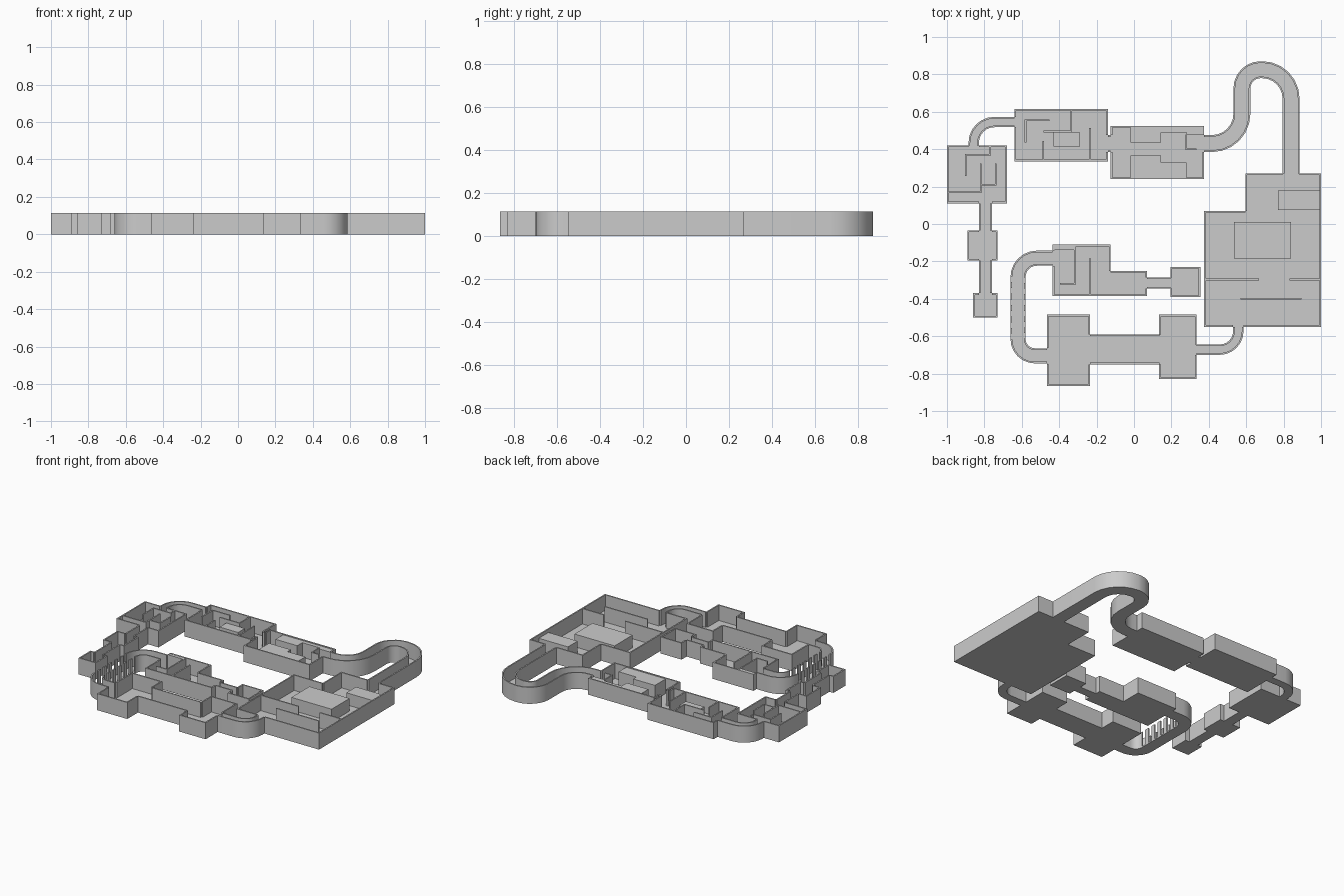
import bpy, bmesh, math
from mathutils import Vector as V

if "Cube" in bpy.data.objects:
    bpy.data.objects.remove(bpy.data.objects["Cube"])

H, T, FL = 0.113, 0.009, 0.008   # wall height, wall thickness, floor thickness


def finish(bm, name, smooth=False):
    bmesh.ops.recalc_face_normals(bm, faces=bm.faces[:])
    me = bpy.data.meshes.new(name)
    bm.to_mesh(me)
    bm.free()
    ob = bpy.data.objects.new(name, me)
    bpy.context.collection.objects.link(ob)
    if smooth:
        bpy.ops.object.select_all(action='DESELECT')
        ob.select_set(True)
        bpy.context.view_layer.objects.active = ob
        bpy.ops.object.shade_smooth_by_angle(angle=math.radians(30))
    return ob


def strip(bm, a, b, z0, z1):
    """Solid ribbon between two matching point chains."""
    rows = [[bm.verts.new((p.x, p.y, z)) for p, z in ((i, z0), (j, z0), (j, z1), (i, z1))]
            for i, j in zip(a, b)]
    for r, s in zip(rows, rows[1:]):
        for k in range(4):
            bm.faces.new((r[k], r[k - 1], s[k - 1], s[k]))
    bm.faces.new(rows[0])
    bm.faces.new(rows[-1])


def add_box(bm, x0, x1, y0, y1, z0, z1):
    strip(bm, [V((x0, y0)), V((x0, y1))], [V((x1, y0)), V((x1, y1))], z0, z1)


def room(name, pts, doors=()):
    """Open-topped room: counter-clockwise outline, doors as (x, y, width)."""
    bm = bmesh.new()
    pts = [V(p) for p in pts]
    low = [bm.verts.new((p.x, p.y, 0)) for p in pts]
    top = [bm.verts.new((p.x, p.y, FL)) for p in pts]
    bm.faces.new(low[::-1])
    bm.faces.new(top)
    for i in range(len(pts)):
        bm.faces.new((low[i - 1], low[i], top[i], top[i - 1]))
    for a, b in zip(pts, pts[1:] + pts[:1]):
        length = (b - a).length
        d = (b - a) / length
        n = V((-d.y, d.x))
        cuts = [0]
        for x, y, w in sorted(doors, key=lambda q: (V(q[:2]) - a).dot(d)):
            r = V((x, y)) - a
            if abs(r.dot(n)) < 1e-3 and 0 < r.dot(d) < length:
                cuts += [r.dot(d) - w / 2, r.dot(d) + w / 2]
        cuts.append(length)
        for s, e in zip(cuts[::2], cuts[1::2]):
            if e - s > 1e-3:
                p, q = a + d * s, a + d * e
                strip(bm, [p, q], [p + n * T, q + n * T], FL, H)
    return finish(bm, name)


def rect(x0, x1, y0, y1):
    return [(x0, y0), (x1, y0), (x1, y1), (x0, y1)]


def fillet(path, n=6):
    """Round the corners given as (x, y, radius); right angles only."""
    out = [V(path[0])]
    for i in range(1, len(path) - 1):
        c, r = V(path[i][:2]), path[i][2]
        u = (V(path[i - 1][:2]) - c).normalized()
        v = (V(path[i + 1][:2]) - c).normalized()
        for k in range(n + 1):
            t = math.pi / 2 * k / n
            out.append(c + (u * (1 - math.sin(t)) + v * (1 - math.cos(t))) * r)
    out.append(V(path[-1]))
    return out


def offset(pts, dist):
    out = []
    for i, p in enumerate(pts):
        u = (p - pts[max(i - 1, 0)]).normalized()
        v = (pts[min(i + 1, len(pts) - 1)] - p).normalized()
        t = (u + v).normalized()
        ref = v if v.length else u
        out.append(p + V((-t.y, t.x)) * dist / max(t.dot(ref), 0.5))
    return out


def corridor(name, path, width, pillars=0):
    """Floor ribbon with a wall each side; the longest stretch may become pillars."""
    bm = bmesh.new()
    pts = fillet(path)
    strip(bm, offset(pts, width / 2), offset(pts, -width / 2), 0, FL)
    k = max(range(len(pts) - 1), key=lambda i: (pts[i + 1] - pts[i]).length)
    for side in (1, -1):
        o, i = offset(pts, side * width / 2), offset(pts, side * (width / 2 - T))
        if not pillars:
            strip(bm, o, i, FL, H)
            continue
        strip(bm, o[:k + 1], i[:k + 1], FL, H)
        strip(bm, o[k + 1:], i[k + 1:], FL, H)
        for j in range(pillars):
            f = [(j + s) / (pillars + 0.5) for s in (0.5, 1)]
            strip(bm, [o[k].lerp(o[k + 1], t) for t in f],
                  [i[k].lerp(i[k + 1], t) for t in f], FL, H)
    return finish(bm, name, True)


def inner(name, walls, height=H):
    """Interior walls (thin, from end points) joined in one object."""
    bm = bmesh.new()
    h = T / 2
    for x0, y0, x1, y1 in walls:
        add_box(bm, min(x0, x1) - h, max(x0, x1) + h, min(y0, y1) - h, max(y0, y1) + h, FL, height)
    return finish(bm, name)


def block(name, x0, x1, y0, y1, height):
    bm = bmesh.new()
    add_box(bm, x0, x1, y0, y1, FL, height)
    return finish(bm, name)


# West wing: two small rooms and a maze room in a line
room("west_end_room", rect(-.86, -.73, -.50, -.37), [(-.795, -.37, .07)])
corridor("west_passage_south", [(-.795, -.37), (-.795, -.195)], .07)
room("west_middle_room", rect(-.89, -.73, -.195, -.035), [(-.795, -.195, .07), (-.795, -.035, .07)])
corridor("west_passage_north", [(-.795, -.035), (-.795, .11)], .07)
room("west_maze_room", rect(-1, -.68, .11, .42), [(-.795, .11, .07), (-.857, .42, .055)])
inner("west_maze_walls", [(-1 + T, .17, -.82, .17), (-.82, .17, -.82, .32), (-.82, .21, -.74, .21),
                          (-.74, .21, -.74, .32), (-.90, .26, -.90, .37), (-.90, .37, -.77, .37),
                          (-.77, .37, -.77, .41)])
corridor("northwest_bend", [(-.857, .42), (-.857, .545, .11), (-.64, .545)], .055)

# North wing: maze room, then a room with stepped ledges
room("north_maze_room", rect(-.64, -.14, .335, .615), [(-.64, .545, .055), (-.14, .43, .09)])
inner("north_maze_walls", [(-.335, .50, -.335, .61), (-.48, .495, -.335, .495), (-.58, .44, -.58, .555),
                           (-.58, .555, -.455, .555), (-.485, .34, -.485, .44), (-.235, .34, -.235, .51)])
block("north_maze_block", -.43, -.29, .415, .488, .09)
corridor("north_doorway", [(-.14, .43), (-.125, .43)], .09)
room("ledge_room", rect(-.125, .375, .24, .525), [(-.125, .43, .09), (.375, .43, .09)])
for i, b in enumerate([(-.02, .145, .435, .516), (.145, .28, .49, .516), (.28, .366, .40 + .075, .516),
                       (-.02, .145, .249, .365), (.145, .28, .249, .33)]):
    block(f"ledge_{i + 1}", *b, .108)
inner("ledge_screen", [(.28, .40, .28, .475), (.28, .40, .33, .40)])
corridor("northeast_loop", [(.375, .43), (.577, .43, .16), (.577, .825, .10),
                            (.84, .825, .155), (.84, .27)], .09)

# Great hall in the east
room("great_hall", [(.375, -.55), (1, -.55), (1, .27), (.595, .27), (.595, .07), (.375, .07)],
     [(.84, .27, .09), (.558, -.55, .055)])
block("hall_block", .535, .84, -.185, .01, .095)
block("hall_ledge", .77, 1 - T, .075, .18, .09)
inner("hall_walls", [(.38, -.297, .665, -.297), (.835, -.297, .99, -.297), (.575, -.40, .89, -.40)])
corridor("southeast_bend", [(.558, -.55), (.558, -.672, .10), (.335, -.672)], .055)

# Southern twin chamber
room("south_chamber", [(-.465, -.865), (-.235, -.865), (-.235, -.75), (.135, -.75), (.135, -.83),
                       (.335, -.83), (.335, -.485), (.135, -.485), (.135, -.59), (-.235, -.59),
                       (-.235, -.485), (-.465, -.485)],
     [(.335, -.672, .055), (-.465, -.705, .085)])
corridor("colonnade", [(-.465, -.705), (-.62, -.705, .09), (-.62, -.183, .10), (-.435, -.183)],
         .08, pillars=5)

# Inner rooms ending the route
room("inner_room", [(-.435, -.385), (.07, -.385), (.07, -.25), (-.125, -.25), (-.125, -.11), (-.435, -.11)],
     [(-.435, -.183, .085), (.07, -.315, .06)])
block("inner_lintel", -.426, -.315, -.14, -.119, H - .002)
inner("inner_walls", [(-.315, -.32, -.315, -.12), (-.39, -.32, -.315, -.32), (-.235, -.38, -.235, -.19)])
corridor("inner_passage", [(.07, -.315), (.195, -.315)], .06)
room("final_room", rect(.195, .355, -.39, -.23), [(.195, -.315, .06)])
